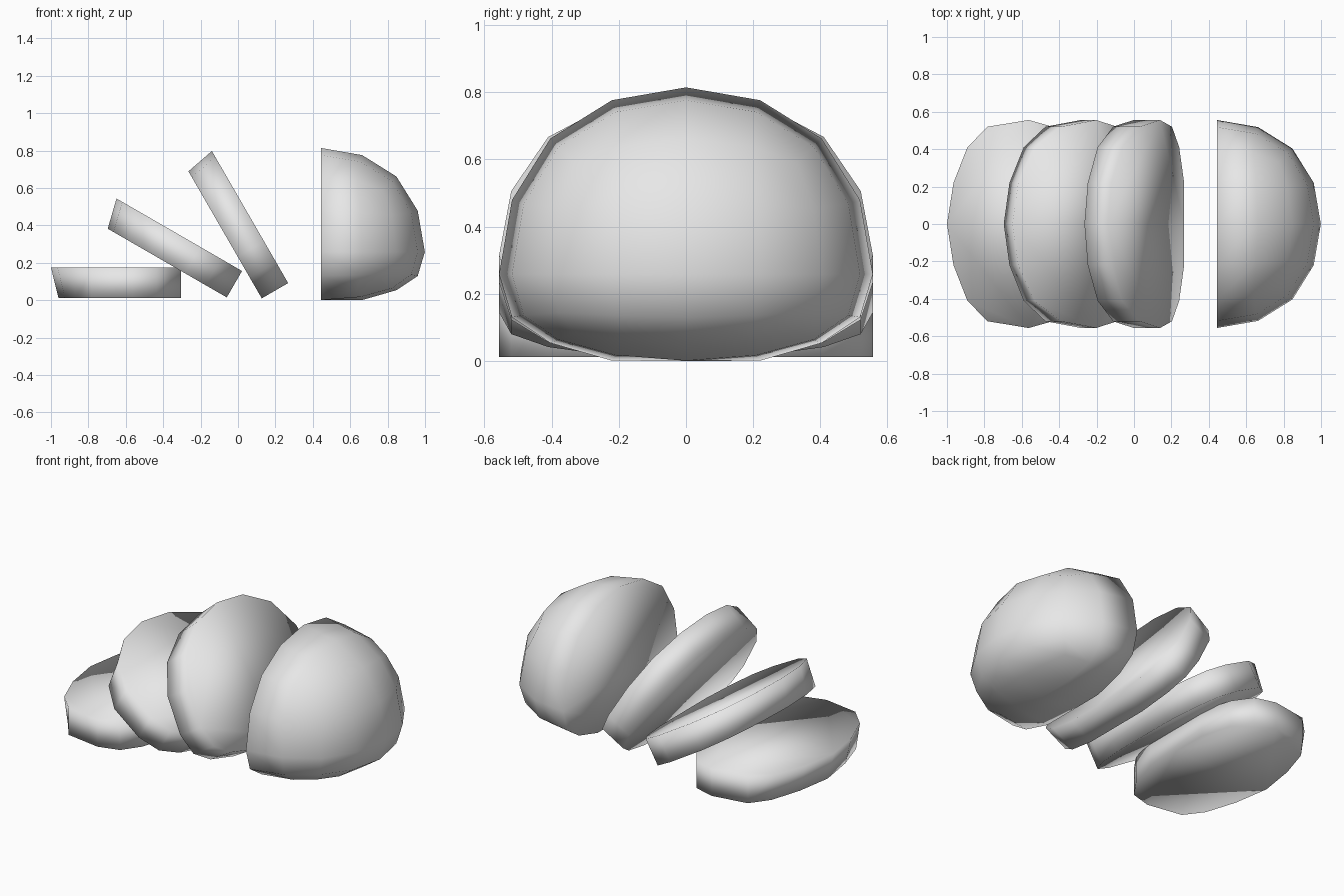
import bpy, bmesh, math

if "Cube" in bpy.data.objects:
    bpy.data.objects.remove(bpy.data.objects["Cube"])

crumb = bpy.data.materials.new("loaf grey")
crumb.diffuse_color = (0.8, 0.8, 0.8, 1)
crumb.use_nodes = True
crumb.node_tree.nodes["Principled BSDF"].inputs["Base Color"].default_value = crumb.diffuse_color

R = 0.556      # half width of the loaf
MID = 0.258    # height of the widest point above the flat base


def add_object(name, bm):
    bmesh.ops.recalc_face_normals(bm, faces=bm.faces[:])
    for f in bm.faces:
        f.smooth = True
    mesh = bpy.data.meshes.new(name)
    bm.to_mesh(mesh)
    bm.free()
    mesh.materials.append(crumb)
    obj = bpy.data.objects.new(name, mesh)
    bpy.context.collection.objects.link(obj)
    return obj


def flatten(d):
    """Squash a depth below the widest point so the base becomes flat."""
    src = (0, 0.22, 0.405, 0.52, 0.556)
    dst = (0, 0.128, 0.205, MID, MID)
    for i in range(4):
        if d <= src[i + 1]:
            t = (d - src[i]) / (src[i + 1] - src[i])
            return dst[i] + t * (dst[i + 1] - dst[i])
    return MID


# Loaf end: half of a rounded cube with a flattened base and a flat cut face
bpy.ops.mesh.primitive_cube_add(size=2)
block = bpy.context.object
sub = block.modifiers.new("round", 'SUBSURF')
sub.levels = 2
deps = bpy.context.evaluated_depsgraph_get()
rounded = bpy.data.meshes.new_from_object(block.evaluated_get(deps))
bpy.data.objects.remove(block)
bm = bmesh.new()
bm.from_mesh(rounded)
bpy.data.meshes.remove(rounded)
k = R / max(v.co.x for v in bm.verts)
for v in bm.verts:
    v.co *= k
bmesh.ops.delete(bm, geom=[v for v in bm.verts if v.co.x < -1e-3], context='VERTS')
bmesh.ops.edgeloop_fill(bm, edges=[e for e in bm.edges if e.is_boundary])
for v in bm.verts:
    if v.co.z < 0:
        v.co.z = -flatten(-v.co.z)
    v.co.x += 0.443
    v.co.z += MID
add_object("loaf_end", bm)


def outline(length):
    """Sixteen-sided slice outline as (y, height) for a given total height."""
    t = (length - MID - 0.44) / (R - 0.44)
    low, high = (0.22, 0.33, 0.405, 0.44), (0.22, 0.405, 0.52, R)
    up = [a + t * (b - a) for a, b in zip(low, high)]
    half = [(0.22, 0), (0.41, 0.053), (0.52, 0.13), (R, MID),
            (0.52, MID + up[0]), (0.41, MID + up[1]), (0.22, MID + up[2])]
    return ([(0, 0)] + half + [(0, MID + up[3])]
            + [(-y, h) for y, h in reversed(half)])


def add_slice(name, x, z, tilt, lower, upper, thick=0.163):
    """Slice leaning back by tilt degrees, with its top edge slightly bevelled."""
    a = math.radians(tilt)
    up, out = (-math.cos(a), math.sin(a)), (math.sin(a), math.cos(a))
    bm = bmesh.new()
    rings = []
    for length, d in ((lower, 0), (upper, thick)):
        rings.append([bm.verts.new((x + h * up[0] + d * out[0], y,
                                    z + h * up[1] + d * out[1]))
                      for y, h in outline(length)])
    a_ring, b_ring = rings
    n = len(a_ring)
    for i in range(n):
        j = (i + 1) % n
        bm.faces.new((a_ring[i], a_ring[j], b_ring[j], b_ring[i]))
    bm.faces.new(a_ring)
    bm.faces.new(b_ring)
    add_object(name, bm)


# Three slices fallen away from the loaf
add_slice("slice_flat", -0.305, 0.012, 0, 0.655, 0.695)
add_slice("slice_leaning", -0.06, 0.015, 30, 0.735, 0.775)
add_slice("slice_upright", 0.127, 0.01, 60, 0.784, 0.8155)
